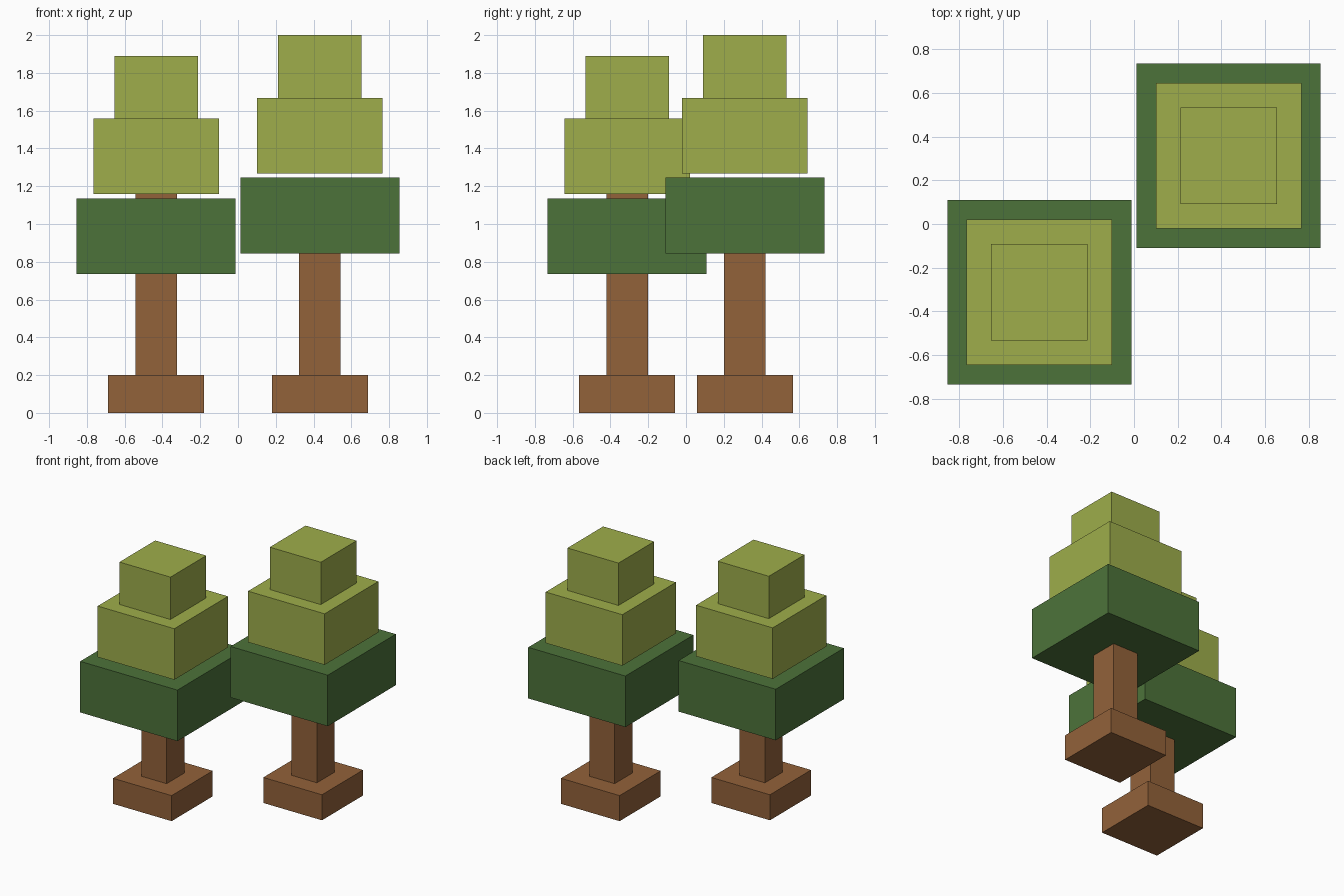
import bpy

if "Cube" in bpy.data.objects:
    bpy.data.objects.remove(bpy.data.objects["Cube"])


def material(name, rgb):
    mat = bpy.data.materials.new(name)
    mat.diffuse_color = (*rgb, 1.0)
    mat.use_nodes = True
    mat.node_tree.nodes["Principled BSDF"].inputs["Base Color"].default_value = mat.diffuse_color
    return mat


BARK = material("bark", (0.29, 0.122, 0.042))
DARK_LEAF = material("dark_leaf", (0.073, 0.171, 0.042))
LIGHT_LEAF = material("light_leaf", (0.342, 0.423, 0.07))


def block(name, x, y, width, z0, z1, mat):
    """Square block centred on (x, y), spanning z0 to z1."""
    bpy.ops.mesh.primitive_cube_add(size=1, location=(x, y, (z0 + z1) / 2))
    obj = bpy.context.object
    obj.name = name
    obj.scale = (width, width, z1 - z0)
    bpy.ops.object.transform_apply(location=False, rotation=False, scale=True)
    obj.data.materials.append(mat)


def tree(side, x, y, lift):
    # Root block and trunk
    block(f"{side}_tree_base", x, y, 0.508, 0.0, 0.2, BARK)
    block(f"{side}_tree_trunk", x, y, 0.22, 0.2, 1.2, BARK)
    # Three foliage tiers, raised by lift on the taller tree
    block(f"{side}_lower_foliage", x, y, 0.842, 0.735 + lift, 1.135 + lift, DARK_LEAF)
    block(f"{side}_middle_foliage", x, y, 0.664, 1.158 + lift, 1.558 + lift, LIGHT_LEAF)
    block(f"{side}_top_foliage", x, y, 0.442, 1.558 + lift, 1.89 + lift, LIGHT_LEAF)


tree("left", -0.433, -0.312, 0.0)
tree("right", 0.433, 0.312, 0.11)
